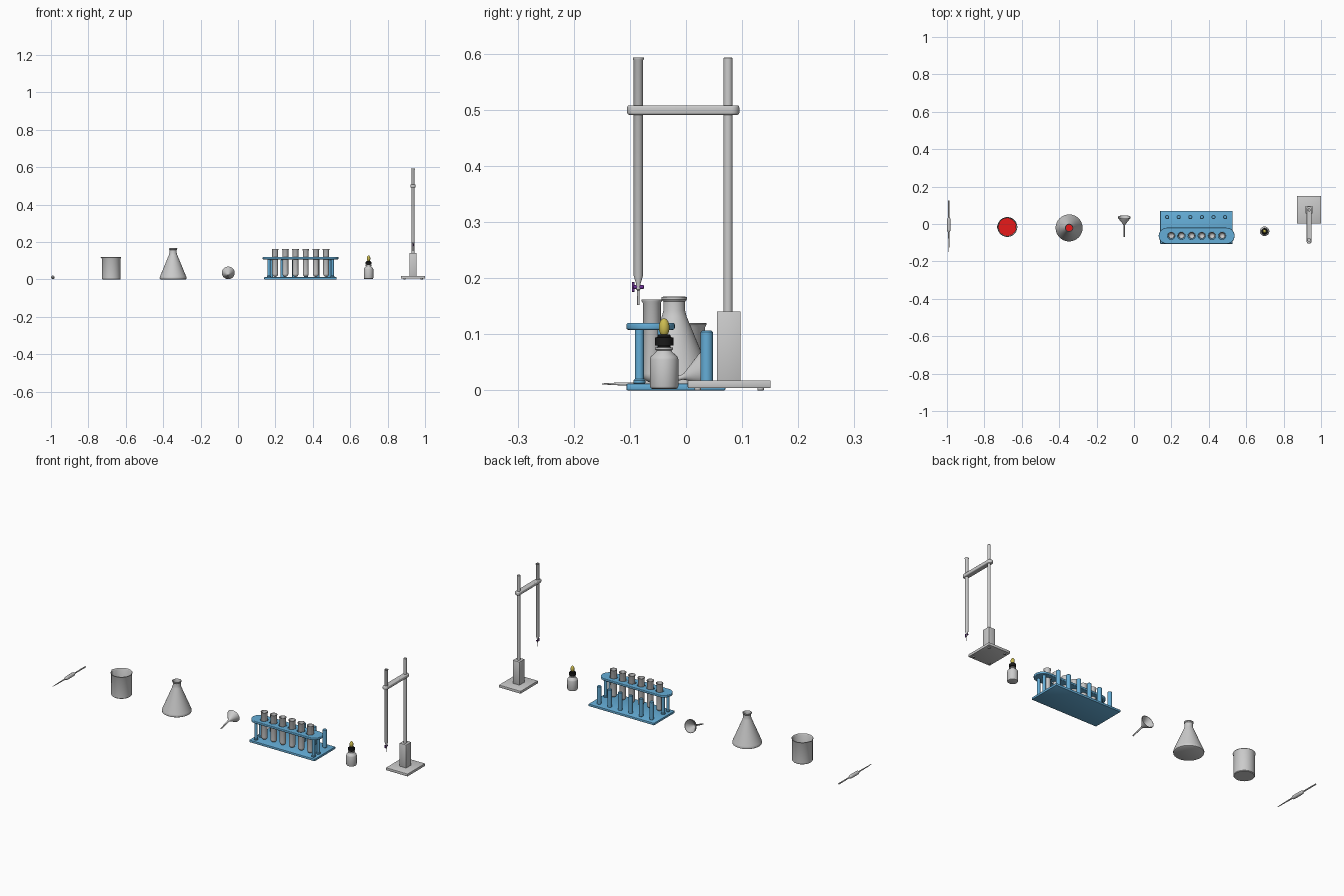
import bpy, bmesh, math
from mathutils import Matrix

def material(name, rgb):
    m = bpy.data.materials.new(name)
    m.diffuse_color = (*rgb, 1)
    return m

BLUE = material("rack_blue", (0.13, 0.42, 0.68))
RED = material("liquid_red", (0.8, 0.01, 0.01))
BLACK = material("cap_black", (0.01, 0.01, 0.01))
YELLOW = material("bulb_yellow", (0.6, 0.5, 0.08))
PURPLE = material("tap_purple", (0.15, 0.03, 0.3))

def finish(name, me, mat=None, loc=(0, 0, 0), rot=(0, 0, 0)):
    if mat:
        me.materials.clear()
        me.materials.append(mat)
    me.shade_smooth()
    me.set_sharp_from_angle(angle=math.radians(35))
    ob = bpy.data.objects.new(name, me)
    ob.location, ob.rotation_euler = loc, rot
    bpy.context.collection.objects.link(ob)
    return ob

def lathe(name, profile, loc, mat=None, rot=(0, 0, 0), seg=40):
    """Revolve (radius, height) points around the local z axis."""
    bm = bmesh.new()
    vs = [bm.verts.new((r, 0, z)) for r, z in profile]
    es = [bm.edges.new(p) for p in zip(vs, vs[1:])]
    bmesh.ops.spin(bm, geom=vs + es, cent=(0, 0, 0), axis=(0, 0, 1),
                   angle=math.tau, steps=seg, use_duplicate=False)
    bmesh.ops.remove_doubles(bm, verts=bm.verts, dist=1e-5)
    bmesh.ops.recalc_face_normals(bm, faces=bm.faces)
    me = bpy.data.meshes.new(name)
    bm.to_mesh(me)
    bm.free()
    return finish(name, me, mat, loc, rot)

def rod(name, r, z0, z1, x, y, mat=None, rot=(0, 0, 0), z=0, b=0.001):
    return lathe(name, [(0, z0), (r - b, z0), (r, z0 + b), (r, z1 - b), (r - b, z1), (0, z1)],
                 (x, y, z), mat, rot, 24)

def box(name, x0, x1, y0, y1, z0, z1, mat=None, bevel=0.002):
    bm = bmesh.new()
    bmesh.ops.create_cube(bm, size=1, matrix=Matrix.Translation(
        ((x0 + x1) / 2, (y0 + y1) / 2, (z0 + z1) / 2)) @ Matrix.Diagonal((x1 - x0, y1 - y0, z1 - z0, 1)))
    bmesh.ops.bevel(bm, geom=bm.edges[:], offset=bevel, segments=2, profile=0.5, affect='EDGES')
    me = bpy.data.meshes.new(name)
    bm.to_mesh(me)
    bm.free()
    return finish(name, me, mat)

def arc(cx, cy, r, a0, a1, n):
    return [(cx + r * math.cos(math.radians(a0 + (a1 - a0) * i / n)),
             cy + r * math.sin(math.radians(a0 + (a1 - a0) * i / n))) for i in range(n + 1)]

def plate(name, loops, z0, z1, mat=None, b=0.003):
    """Extruded outline; inner loops become holes."""
    cu = bpy.data.curves.new(name, 'CURVE')
    cu.dimensions, cu.fill_mode = '2D', 'BOTH'
    cu.extrude, cu.bevel_depth, cu.bevel_resolution, cu.offset = (z1 - z0) / 2 - b, b, 2, -b
    for pts in loops:
        sp = cu.splines.new('POLY')
        sp.points.add(len(pts) - 1)
        for p, (x, y) in zip(sp.points, pts):
            p.co = (x, y, 0, 1)
        sp.use_cyclic_u = True
    tmp = bpy.data.objects.new(name + "_outline", cu)
    bpy.context.collection.objects.link(tmp)
    dg = bpy.context.evaluated_depsgraph_get()
    me = bpy.data.meshes.new_from_object(tmp.evaluated_get(dg))
    bpy.data.objects.remove(tmp)
    return finish(name, me, mat, (0, 0, (z0 + z1) / 2))

# Pipette lying along y
lathe("pipette", [(0.001, 0), (0.0025, 0.03), (0.0035, 0.1), (0.004, 0.105), (0.009, 0.114), (0.0095, 0.12),
                  (0.0095, 0.17), (0.009, 0.176), (0.004, 0.186), (0.0035, 0.19), (0.0035, 0.275),
                  (0.0025, 0.275), (0.0025, 0.19), (0.001, 0.02), (0.001, 0)],
      (-0.99, -0.15, 0.0115), rot=(-math.pi / 2, 0, 0), seg=24)

# Beaker with pouring lip, and its liquid
beaker = lathe("beaker", [(0, 0), (0.047, 0), (0.05, 0.003), (0.05, 0.112), (0.053, 0.118), (0.052, 0.12),
                          (0.048, 0.114), (0.048, 0.006), (0.046, 0.004), (0, 0.004)], (-0.677, -0.016, 0), seg=64)
for v in beaker.data.vertices:
    if v.co.z > 0.111:
        d = math.pi - abs(math.atan2(v.co.y, v.co.x))
        v.co.x -= 0.005 * math.exp(-(d / 0.18) ** 2) * (v.co.z - 0.111) / 0.009
lathe("beaker_liquid", [(0, 0.005), (0.0475, 0.005), (0.0475, 0.05), (0, 0.05)], (-0.677, -0.016, 0), RED)

# Conical flask and its liquid
lathe("flask", [(0, 0), (0.066, 0), (0.071, 0.003), (0.072, 0.009), (0.07, 0.016), (0.022, 0.132),
                (0.0195, 0.142), (0.0195, 0.158), (0.0225, 0.162), (0.0225, 0.166), (0.02, 0.167), (0.0175, 0.16),
                (0.0175, 0.142), (0.02, 0.131), (0.068, 0.015), (0.069, 0.008), (0.065, 0.003), (0, 0.003)],
      (-0.347, -0.021, 0), seg=64)
lathe("flask_liquid", [(0, 0.004), (0.065, 0.004), (0.068, 0.008), (0.067, 0.015), (0.0525, 0.05), (0, 0.05)],
      (-0.347, -0.021, 0), RED)

# Funnel resting on its rim and stem
tilt = math.radians(15)
lathe("funnel", [(0.003, 0), (0.0045, 0.065), (0.006, 0.07), (0.0335, 0.106), (0.0345, 0.111), (0.0325, 0.111),
                 (0.032, 0.107), (0.004, 0.071), (0.0032, 0.065), (0.002, 0.004), (0.003, 0)],
      (-0.052, -0.07, 0.0065), rot=(tilt - math.pi / 2, 0, 0), seg=48)

# Test tube rack
RX, RY = 0.335, -0.063
tube_x = [RX + (i - 2.5) * 0.0544 for i in range(6)]
box("rack_base", 0.14, 0.527, -0.106, 0.07, 0, 0.012, BLUE)
outline = arc(0.495, RY, 0.043, -90, 90, 24) + arc(0.175, RY, 0.043, 90, 270, 24)
plate("rack_top", [outline] + [arc(x, RY, 0.019, 0, 350, 35) for x in tube_x], 0.108, 0.12, BLUE)
for x in (0.165, 0.505):
    for y in (RY - 0.02, RY + 0.02):
        rod("rack_post", 0.008, 0.01, 0.11, x, y, BLUE)
        rod("rack_post_foot", 0.0105, 0.01, 0.021, x, y, BLUE, b=0.003)
for i in range(6):
    rod("drying_peg", 0.011, 0.01, 0.107, 0.177 + i * 0.062, 0.037, BLUE, b=0.003)

# Test tubes with round bottoms
bottom = arc(0, 0.03, 0.016, -90, 0, 8)
inner = arc(0, 0.03, 0.0142, 0, -90, 8)
for x in tube_x:
    lathe("test_tube", [(0, 0.014)] + bottom[1:] + [(0.016, 0.156), (0.018, 0.159), (0.018, 0.162), (0.0155, 0.162),
          (0.0142, 0.157)] + inner[:-1] + [(0, 0.0158)], (x, RY + 0.002, 0), seg=32)

# Dropper bottle
BX, BY = 0.698, -0.039
lathe("bottle", [(0, 0.004), (0.02, 0.002), (0.024, 0.004), (0.0255, 0.008), (0.0255, 0.055), (0.024, 0.06),
                 (0.015, 0.068), (0.013, 0.071), (0.016, 0.073), (0.016, 0.076), (0.012, 0.077), (0.011, 0.071),
                 (0.022, 0.059), (0.0235, 0.054), (0.0235, 0.01), (0.02, 0.006), (0, 0.006)], (BX, BY, 0))
lathe("bottle_cap", [(0, 0.077), (0.011, 0.077), (0.011, 0.08), (0.0165, 0.08), (0.0165, 0.094), (0.012, 0.095),
                     (0.0105, 0.1), (0, 0.1)], (BX, BY, 0), BLACK)
lathe("dropper_bulb", [(max(0, 0.0095 * math.sin(math.pi * i / 14)), 0.112 - 0.0165 * math.cos(math.pi * i / 14))
                       for i in range(15)], (BX, BY, 0), YELLOW, seg=24)
rod("dropper_tube", 0.003, 0.015, 0.08, BX, BY)

# Retort stand
SX, PY, BUY = 0.936, 0.075, -0.085
box("stand_base", 0.872, 1.0, 0.003, 0.151, 0.004, 0.018)
box("stand_block", SX - 0.0195, SX + 0.0195, 0.055, 0.097, 0.016, 0.141, bevel=0.001)
rod("stand_rod", 0.008, 0.13, 0.593, SX, PY)
for sx in (0.89, 0.982):
    for y in (0.021, 0.133):
        rod("stand_foot", 0.006, 0, 0.006, sx, y)

# Burette clamp
plate("burette_clamp", [arc(SX, 0.081, 0.014, 0, 180, 16) + arc(SX, -0.091, 0.014, 180, 360, 16)],
      0.491, 0.508, None, 0.004)

# Burette with tap
lathe("burette", [(0.0015, 0.152), (0.002, 0.152), (0.0022, 0.178), (0.004, 0.18), (0.004, 0.19), (0.0085, 0.205),
                  (0.0085, 0.588), (0.0098, 0.59), (0.0098, 0.593), (0.0072, 0.593), (0.0072, 0.206), (0.0025, 0.19),
                  (0.0015, 0.152)], (SX, BUY, 0), seg=32)
rod("tap_barrel", 0.0035, -0.01, 0.01, SX, BUY, PURPLE, (math.pi / 2, 0, 0), 0.184)
rod("tap_handle", 0.0025, -0.009, 0.009, SX, BUY - 0.009, PURPLE, (0, 0, 0), 0.184)
